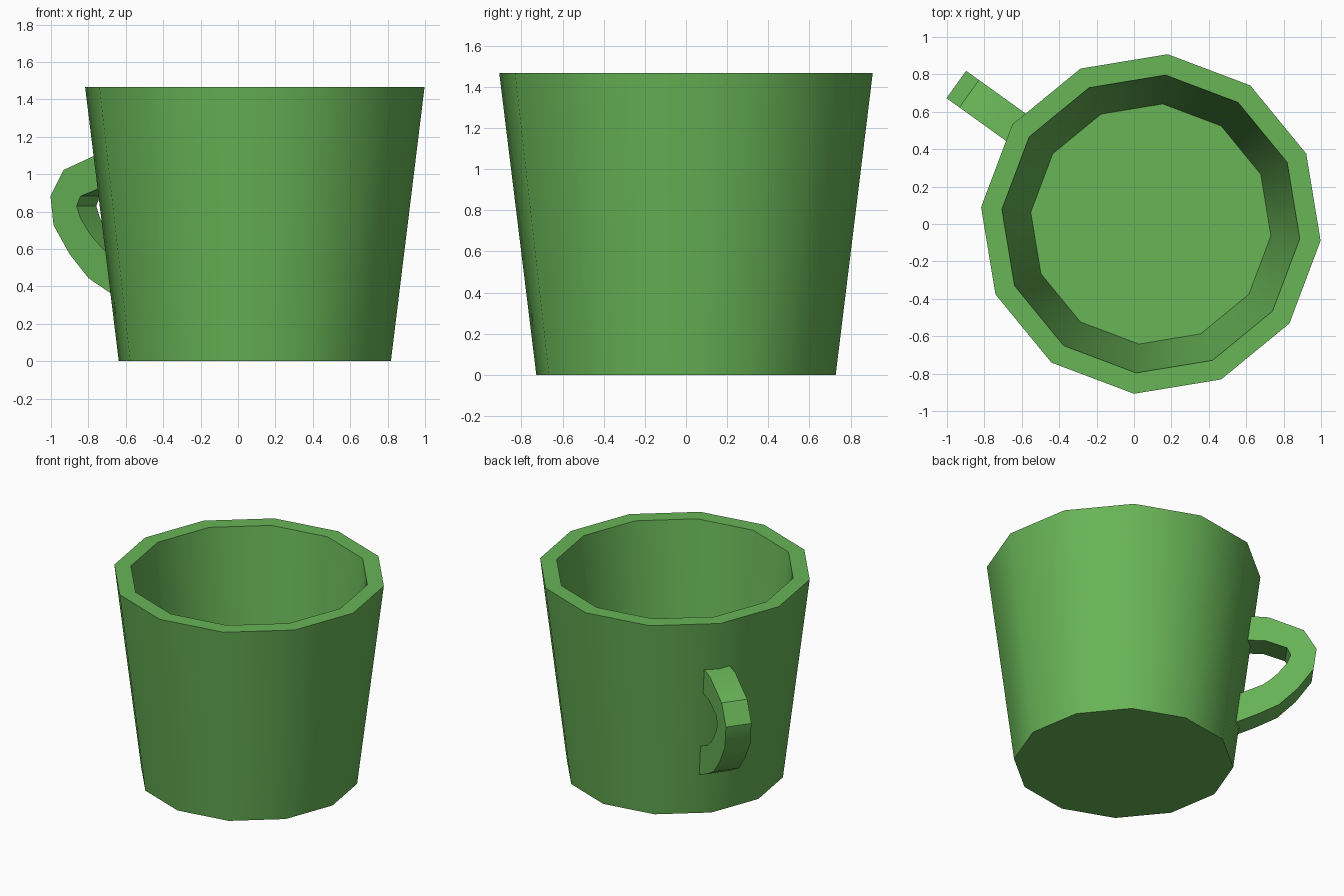
import bpy, math

if "Cube" in bpy.data.objects:
    bpy.data.objects.remove(bpy.data.objects["Cube"])

green = bpy.data.materials.new("leaf green")
green.diffuse_color = (0.14, 0.46, 0.095, 1)
green.use_nodes = True
green.node_tree.nodes["Principled BSDF"].inputs["Base Color"].default_value = green.diffuse_color

CX, SIDES, TWIST = 0.09, 12, math.radians(-5.65)


def make(name, verts, faces):
    me = bpy.data.meshes.new(name)
    me.from_pydata(verts, [], faces)
    me.materials.append(green)
    ob = bpy.data.objects.new(name, me)
    bpy.context.collection.objects.link(ob)
    bpy.ops.object.select_all(action='DESELECT')
    ob.select_set(True)
    bpy.context.view_layer.objects.active = ob
    bpy.ops.object.mode_set(mode='EDIT')
    bpy.ops.mesh.select_all(action='SELECT')
    bpy.ops.mesh.normals_make_consistent(inside=False)
    bpy.ops.object.mode_set(mode='OBJECT')
    bpy.ops.object.shade_smooth_by_angle(angle=math.radians(32))
    return ob


# Cup body: twelve-sided rings from the base, up over the rim, down to the inner floor
rings = [(0.731, 0), (0.912, 1.467), (0.80, 1.467), (0.645, 0.18)]
verts = [(CX + r * math.cos(TWIST + i * math.tau / SIDES),
          r * math.sin(TWIST + i * math.tau / SIDES), z)
         for r, z in rings for i in range(SIDES)]
faces = [list(range(SIDES)), list(range(3 * SIDES, 4 * SIDES))]
for k in range(3):
    for i in range(SIDES):
        j = (i + 1) % SIDES
        faces.append((k * SIDES + i, k * SIDES + j, (k + 1) * SIDES + j, (k + 1) * SIDES + i))
make("cup_body", verts, faces)

# Handle: outer and inner outline (distance from axis, height), set on a body corner
outer = [(.78, 1.115), (.96, 1.11), (1.195, 1.022), (1.28, .882), (1.26, .727),
         (1.154, .572), (1.03, .444), (.886, .364), (.71, .28)]
inner = [(.78, .93), (.94, .93), (1.083, .882), (1.108, .83), (1.083, .765),
         (1.023, .684), (.98, .64), (.925, .594), (.71, .49)]
a = TWIST + 5 * math.tau / SIDES
c, s = math.cos(a), math.sin(a)
verts, faces = [], []
for (ro, zo), (ri, zi) in zip(outer, inner):
    for r, z, w in ((ro, zo, -.09), (ro, zo, .09), (ri, zi, .09), (ri, zi, -.09)):
        verts.append((CX + r * c - w * s, r * s + w * c, z))
n = len(outer)
for k in range(n - 1):
    for e in range(4):
        f = (e + 1) % 4
        faces.append((4 * k + e, 4 * k + f, 4 * k + 4 + f, 4 * k + 4 + e))
faces += [(0, 1, 2, 3), tuple(range(4 * n - 4, 4 * n))]
make("handle", verts, faces)
